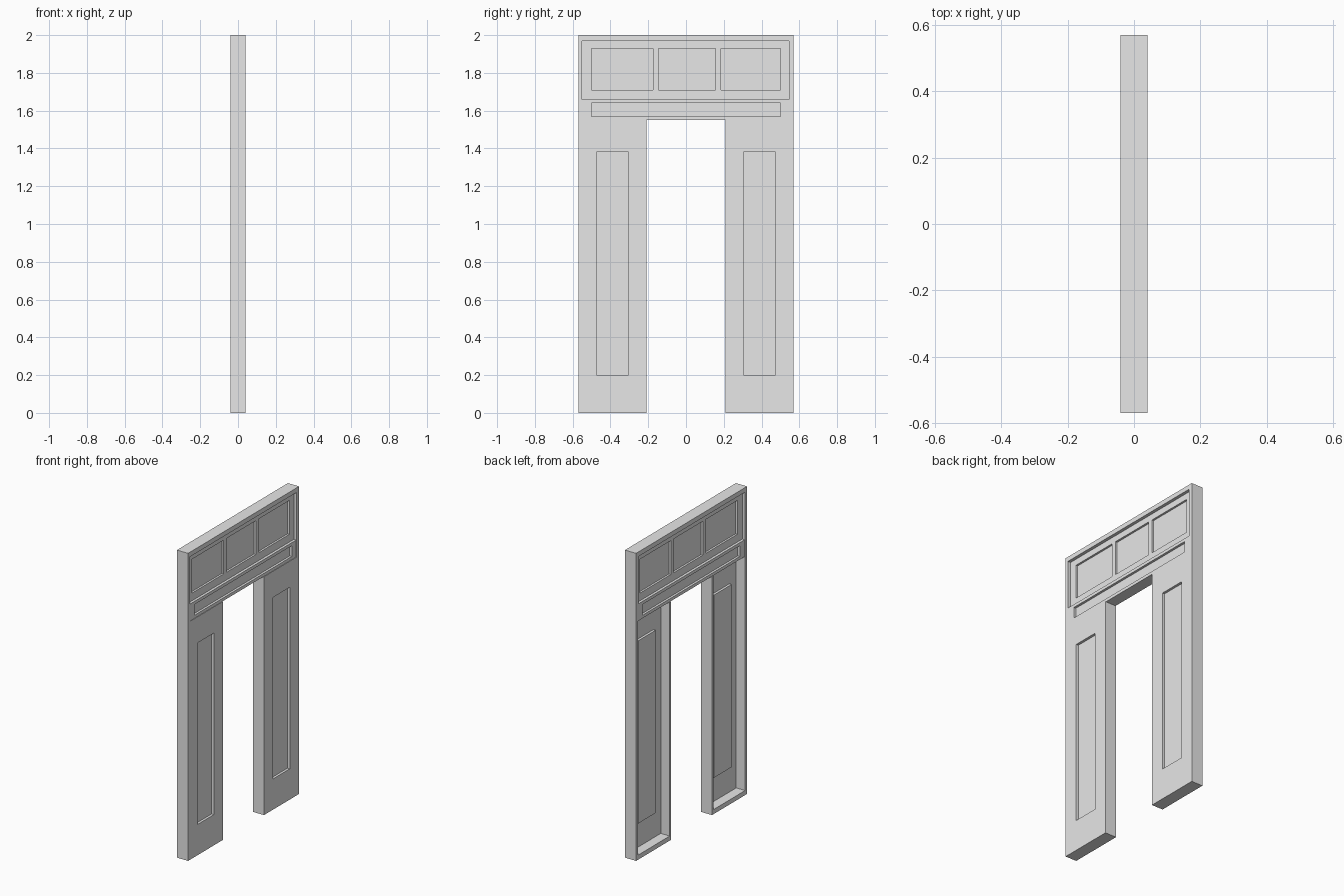
import bpy

cube = bpy.data.objects.get("Cube")
if cube:
    bpy.data.objects.remove(cube, do_unlink=True)

# One plain grey for the whole model
grey = bpy.data.materials.new("plain_grey")
grey.use_nodes = True
colour = (0.8, 0.8, 0.8, 1)
grey.diffuse_color = colour
grey.node_tree.nodes["Principled BSDF"].inputs["Base Color"].default_value = colour

HALF_T, HALF_W = 0.04, 0.57      # half thickness and half width of the wall
OUT = 0.1                        # cutters reach past the surface to here
LINTEL, RAIL = 1.55, 1.66        # doorway top and rail top


def box(name, x, y, z):
    """Box spanning the (low, high) ranges given for each axis."""
    corners = [(a, b, c) for a in x for b in y for c in z]
    faces = [(0, 1, 3, 2), (4, 6, 7, 5), (0, 4, 5, 1),
             (2, 3, 7, 6), (0, 2, 6, 4), (1, 5, 7, 3)]
    mesh = bpy.data.meshes.new(name)
    mesh.from_pydata(corners, [], faces)
    mesh.materials.append(grey)
    obj = bpy.data.objects.new(name, mesh)
    bpy.context.collection.objects.link(obj)
    return obj


def cut(target, x, y, z):
    """Subtract a box from the target."""
    cutter = box("cutter", x, y, z)
    cutter.hide_render = True
    bpy.context.view_layer.objects.active = target
    mod = target.modifiers.new("cut", "BOOLEAN")
    mod.operation = "DIFFERENCE"
    mod.solver = "EXACT"
    mod.object = cutter
    bpy.ops.object.modifier_apply(modifier=mod.name)
    bpy.data.objects.remove(cutter, do_unlink=True)


def span(side, a, b):
    """Ordered range mirrored to the given side of zero."""
    return tuple(sorted((side * a, side * b)))


# Wall slab with the doorway
wall = box("door_surround", (-HALF_T, HALF_T), (-HALF_W, HALF_W), (0, 2))
cut(wall, (-OUT, OUT), (-0.21, 0.21), (-OUT, LINTEL))

# Header on both faces: sunk field, three panes, rail with a long panel
for side in (1, -1):
    cut(wall, span(side, 0.02, OUT), (-0.55, 0.545), (RAIL, 1.97))
    for y in ((-0.5, -0.175), (-0.145, 0.155), (0.185, 0.5)):
        cut(wall, span(side, 0.007, OUT), y, (1.71, 1.93))
    cut(wall, span(side, 0.037, OUT), (-0.55, 0.545), (LINTEL, RAIL))
    cut(wall, span(side, 0.022, OUT), (-0.5, 0.5), (1.57, 1.64))

# Legs: hollow at the back, with a sunk panel let into the front
for side, label in ((1, "rear"), (-1, "front")):
    cut(wall, (-OUT, 0.024), span(side, 0.225, 0.55), (0.03, LINTEL))
    cut(wall, (0.01, OUT), span(side, 0.305, 0.475), (0.2, 1.38))
    box(label + "_leg_panel", (0.008, 0.024), span(side, 0.301, 0.479), (0.196, 1.384))
